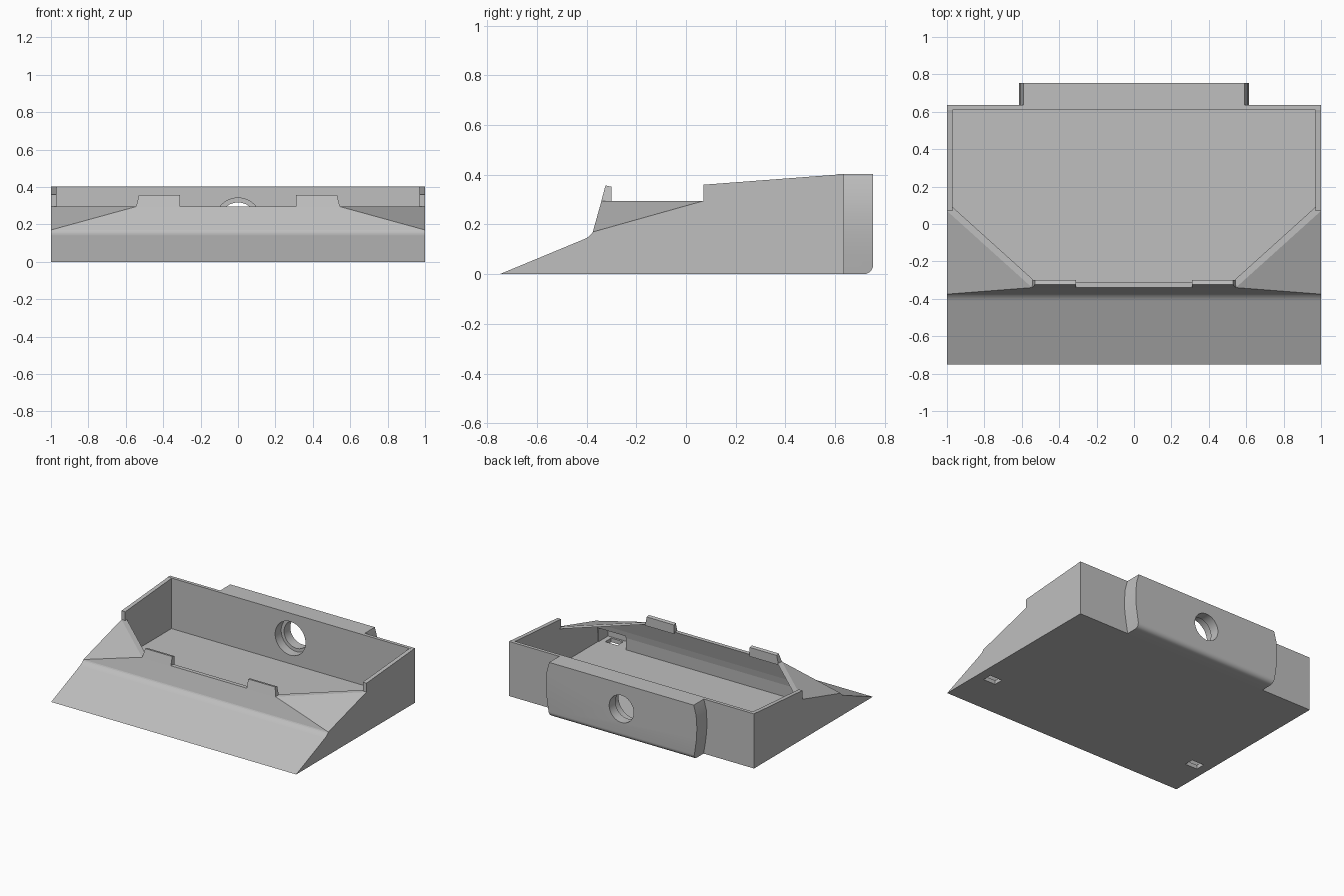
import bpy, bmesh, math
from mathutils import Vector

if "Cube" in bpy.data.objects:
    bpy.data.objects.remove(bpy.data.objects["Cube"])

grey = bpy.data.materials.new("plain_grey")
grey.use_nodes = True
colour = (0.52, 0.52, 0.52, 1)
grey.diffuse_color = colour
grey.node_tree.nodes["Principled BSDF"].inputs["Base Color"].default_value = colour


def finish(bm, name):
    bmesh.ops.recalc_face_normals(bm, faces=bm.faces)
    mesh = bpy.data.meshes.new(name)
    bm.to_mesh(mesh)
    bm.free()
    mesh.materials.append(grey)
    obj = bpy.data.objects.new(name, mesh)
    bpy.context.collection.objects.link(obj)
    return obj


def prism(profile, lo, hi, axis="x"):
    """Extrude a (y, z) profile along x, or an (x, z) profile along y."""
    bm = bmesh.new()
    place = (lambda a, b, t: (t, a, b)) if axis == "x" else (lambda a, b, t: (a, t, b))
    ends = [[bm.verts.new(place(a, b, t)) for a, b in profile] for t in (lo, hi)]
    for ring in ends:
        bm.faces.new(ring)
    n = len(profile)
    for i in range(n):
        j = (i + 1) % n
        bm.faces.new((ends[0][i], ends[0][j], ends[1][j], ends[1][i]))
    bmesh.ops.recalc_face_normals(bm, faces=bm.faces)
    return bm


def rect(a0, a1, b0, b1):
    return [(a0, b0), (a1, b0), (a1, b1), (a0, b1)]


def clip_corners(bm, inset):
    """Slice both front corners along the sloping triangular facets."""
    for s in (1, -1):
        a, b, c = (Vector((s * (x - inset), y + inset, z)) for x, y, z in
                   ((1, -0.375, 0.17), (0.545, -0.34, 0.295), (1, 0.07, 0.295)))
        normal = (b - a).cross(c - a)
        if normal.z < 0:
            normal.negate()
        bmesh.ops.bisect_plane(bm, geom=bm.verts[:] + bm.edges[:] + bm.faces[:],
                               dist=1e-5, plane_co=a, plane_no=normal, clear_outer=True)
        bmesh.ops.holes_fill(bm, edges=[e for e in bm.edges if e.is_boundary])


def cylinder(radius, y0, y1, z):
    ring = [(radius * math.cos(k * math.tau / 48), z + radius * math.sin(k * math.tau / 48))
            for k in range(48)]
    return finish(prism(ring, y0, y1, "y"), "hole_cutter")


def cut(obj, cutters):
    for c in cutters:
        c.hide_render = True
        mod = obj.modifiers.new("cut", "BOOLEAN")
        mod.operation, mod.solver, mod.object = "DIFFERENCE", "EXACT", c
    bpy.context.view_layer.update()
    graph = bpy.context.evaluated_depsgraph_get()
    mesh = bpy.data.meshes.new_from_object(obj.evaluated_get(graph))
    obj.modifiers.clear()
    obj.data = mesh
    for c in cutters:
        bpy.data.objects.remove(c)


def smooth(obj):
    bpy.ops.object.select_all(action="DESELECT")
    obj.select_set(True)
    bpy.context.view_layer.objects.active = obj
    bpy.ops.object.shade_smooth_by_angle(angle=math.radians(25))


# Tray body: front ramp, softened crease, leaning lip and clipped corners
bm = prism([(-0.75, 0), (-0.41, 0.141), (-0.398, 0.147), (-0.387, 0.155), (-0.379, 0.163),
            (-0.375, 0.17), (-0.34, 0.295), (0.61, 0.295), (0.61, 0)], -1, 1)
clip_corners(bm, 0)
tray = finish(bm, "tray_body")

# Hollow interior, following the lip and the corner facets
bm = prism([(-0.36, 0.03), (-0.355, 0.12), (-0.345, 0.17), (-0.31, 0.295), (-0.302, 0.32),
            (0.7, 0.32), (0.7, 0.03)], -0.97, 0.97)
clip_corners(bm, 0.025)
cutters = [finish(bm, "cavity_cutter")]

# Corner pockets with slots through the floor
for s in (1, -1):
    lo, hi = sorted((s * 0.74, s * 0.965))
    cutters.append(finish(prism([(-0.47, 0.03), (-0.47, 0.085), (-0.37, 0.13), (-0.33, 0.14),
                                 (-0.33, 0.03)], lo, hi), "pocket_cutter"))
    cutters.append(finish(prism(rect(-0.455, -0.385, -0.1, 0.05),
                                s * 0.88 - 0.05, s * 0.88 + 0.05), "slot_cutter"))
cut(tray, cutters)

# Raised side walls and retaining tabs
for s, side in ((1, "left"), (-1, "right")):
    lo, hi = sorted((s * 0.97, s))
    finish(prism([(0.07, 0.295), (0.07, 0.36), (0.6, 0.4), (0.61, 0.402), (0.61, 0.295)], lo, hi),
           side + "_side_wall")
    lo, hi = sorted((s * 0.31, s * 0.545))
    bm = prism([(-0.341, 0.293), (-0.324, 0.357), (-0.30, 0.352), (-0.30, 0.285)], lo, hi)
    for v in bm.verts:
        if v.co.z > 0.32 and abs(v.co.x) > 0.4:
            v.co.x = s * 0.53
    finish(bm, side + "_tab")

# Rear wall with the wide bore
rear_wall = finish(prism(rect(0.61, 0.635, 0, 0.403), -1, 1), "rear_wall")
cut(rear_wall, [cylinder(0.124, 0.5, 0.8, 0.217)])
smooth(rear_wall)

# Rear housing with bowed ends, rounded lower edge and stepped bore
half = [(0.588, 0), (0.602, 0.08), (0.613, 0.16), (0.616, 0.24), (0.61, 0.33), (0.59, 0.403)]
bm = prism(half + [(-x, z) for x, z in reversed(half)], 0.635, 0.753, "y")
edge = [e for e in bm.edges if all(v.co.y > 0.7 and v.co.z < 0.01 for v in e.verts)]
bmesh.ops.bevel(bm, geom=edge, offset=0.038, segments=6, profile=0.5, affect="EDGES")
housing = finish(bm, "rear_housing")
cut(housing, [cylinder(0.124, 0.5, 0.68, 0.217), cylinder(0.1, 0.6, 0.9, 0.217)])
smooth(housing)
